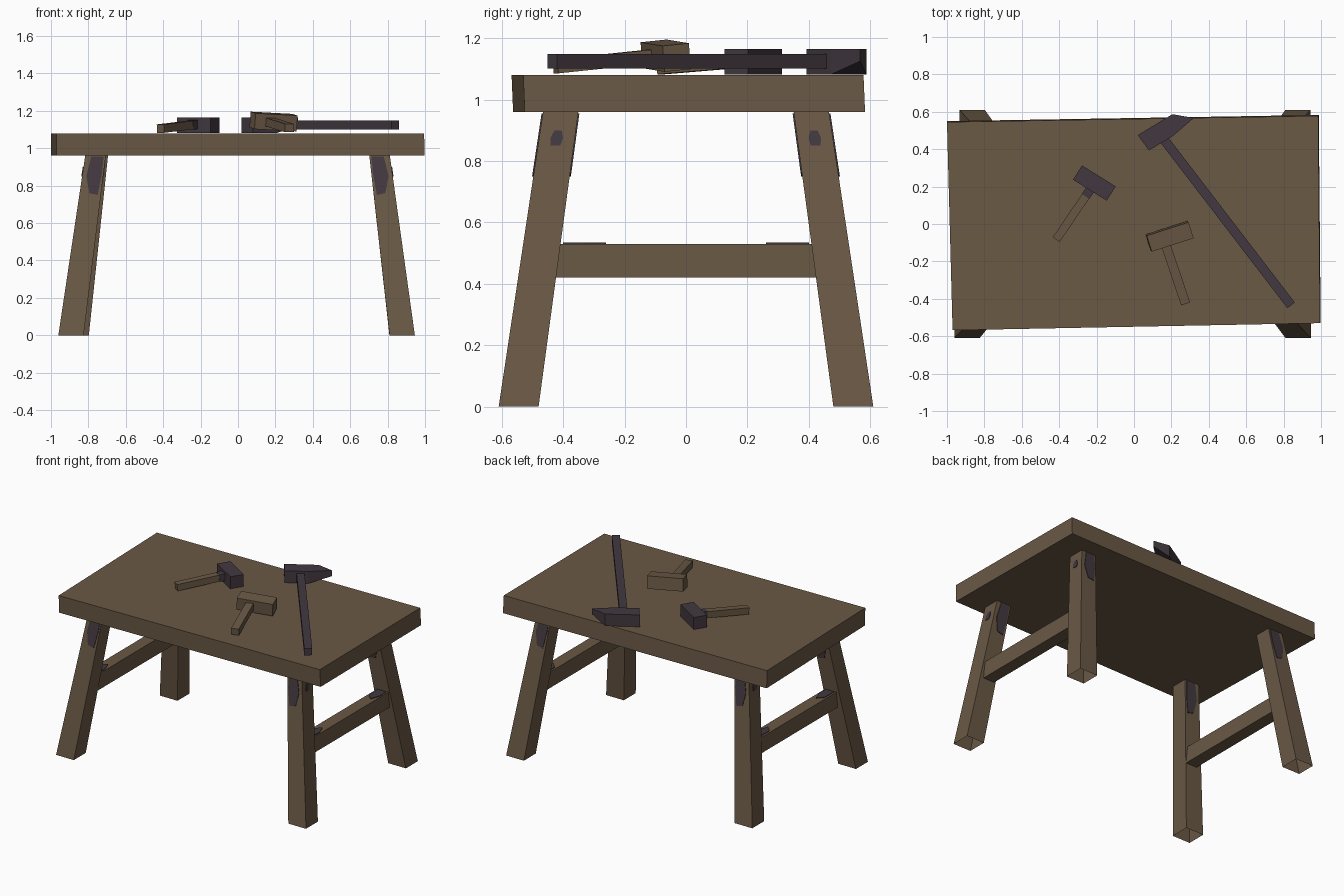
import bpy, bmesh
from mathutils import Vector

if "Cube" in bpy.data.objects:
    bpy.data.objects.remove(bpy.data.objects["Cube"])


def material(name, rgb):
    m = bpy.data.materials.new(name)
    m.diffuse_color = (*rgb, 1)
    m.use_nodes = True
    m.node_tree.nodes["Principled BSDF"].inputs["Base Color"].default_value = m.diffuse_color
    return m


WOOD = material("brown wood", (0.144, 0.100, 0.060))
METAL = material("dark metal", (0.054, 0.040, 0.051))


def make(name, verts, faces, mat):
    bm = bmesh.new()
    vs = [bm.verts.new(v) for v in verts]
    for f in faces:
        bm.faces.new([vs[i] for i in f])
    bm.normal_update()
    me = bpy.data.meshes.new(name)
    bm.to_mesh(me)
    bm.free()
    me.materials.append(mat)
    ob = bpy.data.objects.new(name, me)
    bpy.context.collection.objects.link(ob)
    return ob


def solid(name, bottom, top, mat, closed=True):
    """Joins two counter-clockwise outlines into a flat-sided block."""
    n = len(bottom)
    faces = [(i, (i + 1) % n, n + (i + 1) % n, n + i) for i in range(n)]
    faces.append(tuple(range(n, 2 * n)))
    if closed:
        faces.append(tuple(reversed(range(n))))
    return make(name, list(bottom) + list(top), faces, mat)


def beam(name, a, b, width, height, mat, up=(0, 0, 1)):
    """Square bar running from a to b."""
    a, b = Vector(a), Vector(b)
    d = (b - a).normalized()
    side = Vector(up).cross(d).normalized() * width / 2
    rise = d.cross(side).normalized() * height / 2
    low = [a - side - rise, b - side - rise, b + side - rise, a + side - rise]
    return solid(name, low, [p + 2 * rise for p in low], mat)


def plate(name, pts, normal, mat):
    """Thin painted patch, lying just above a surface."""
    n = Vector(normal).normalized() * 0.004
    pts = [Vector(p) for p in pts]
    if (pts[1] - pts[0]).cross(pts[2] - pts[0]).dot(n) < 0:
        pts.reverse()
    return solid(name, [p - n * 0.2 for p in pts], [p + n for p in pts], mat)


# Table top, slightly out of square
top = [(-0.97, -0.568), (0.995, -0.53), (0.985, 0.578), (-1.0, 0.545)]
solid("table_top",
      [(x * 1.003 if x > 0 else x, y + 0.005, 0.96) for x, y in top],
      [(x, y, 1.08) for x, y in top], WOOD)

# Splayed legs with open feet, and dark worn patches near the top
H = 0.96
PATCH = [(-0.2, 0.955), (0.4, 0.955), (0.42, 0.86), (0.35, 0.75), (-0.05, 0.76), (-0.3, 0.85)]
SPOT = [(-0.15, 0.85), (0.12, 0.85), (0.17, 0.875), (0.1, 0.9), (-0.1, 0.9), (-0.18, 0.875)]
legs = {"front_left": (-0.893, -0.762, -1), "front_right": (0.878, 0.757, -1),
        "back_left": (-0.865, -0.75, 1), "back_right": (0.877, 0.757, 1)}
for key, (x0, x1, s) in legs.items():
    def point(u, v, z):
        t = z / H
        return Vector((x0 + (x1 - x0) * t + u * (0.135 - 0.025 * t),
                       s * (0.545 - 0.137 * t) + v * (0.13 - 0.015 * t), z))
    ring = [(-.5, -.5), (.5, -.5), (.5, .5), (-.5, .5)]
    solid(key + "_leg", [point(u, v, 0) for u, v in ring],
          [point(u, v, H) for u, v in ring], WOOD, closed=False)
    side = 1 if x0 > 0 else -1
    for f in (-1, 1):
        plate(f"{key}_leg_patch_{'front' if f < 0 else 'back'}",
              [point(-side * u, f * 0.5, z) for u, z in PATCH], (0, f, 0), METAL)
    plate(key + "_leg_spot", [point(side * 0.5, v, z) for v, z in SPOT], (side, 0, 0), METAL)

# Side stretchers between the legs
for side, name in ((-1, "left"), (1, "right")):
    x = side * 0.818
    beam(name + "_stretcher", (x, -0.44, 0.475), (x, 0.44, 0.475), 0.085, 0.11, WOOD)
    for f in (-1, 1):
        plate(f"{name}_stretcher_patch_{'front' if f < 0 else 'back'}",
              [(x + a, f * b, 0.53) for a, b in
               ((-0.03, 0.40), (0.03, 0.40), (0.035, 0.33), (0.01, 0.26), (-0.03, 0.30))],
              (0, 0, 1), METAL)

# Long sledge hammer with wedge-ended head
head = [(0.02, 0.475), (0.08, 0.393), (0.21, 0.472), (0.32, 0.567), (0.205, 0.587)]
solid("sledge_head",
      [(x, y, 1.125 if i == 3 else 1.082) for i, (x, y) in enumerate(head)],
      [(x, y, 1.164) for x, y in head], METAL)
beam("sledge_handle", (0.15, 0.465, 1.125), (0.84, -0.435, 1.125), 0.05, 0.048, METAL)

# Small hammer
beam("small_hammer_head", (-0.302, 0.275, 1.123), (-0.122, 0.163, 1.123), 0.09, 0.083, METAL)
beam("small_hammer_handle", (-0.21, 0.22, 1.13), (-0.415, -0.082, 1.105), 0.045, 0.045, WOOD)
beam("small_hammer_collar", (-0.225, 0.198, 1.128), (-0.258, 0.149, 1.124), 0.048, 0.048, METAL)

# Wooden mallet, tipped towards its handle
a, b = Vector((0.19, -0.066, 1.143)), Vector((0.275, -0.425, 1.108))
across = Vector((0.112, 0.036, -0.006))
grip = Vector((0.275, -0.425, 1.108)) - a
beam("mallet_head", a - across, a + across, 0.09, 0.085, WOOD, up=across.cross(-grip))
beam("mallet_handle", Vector((0.163, -0.09, 1.143)), b, 0.05, 0.045, WOOD)
